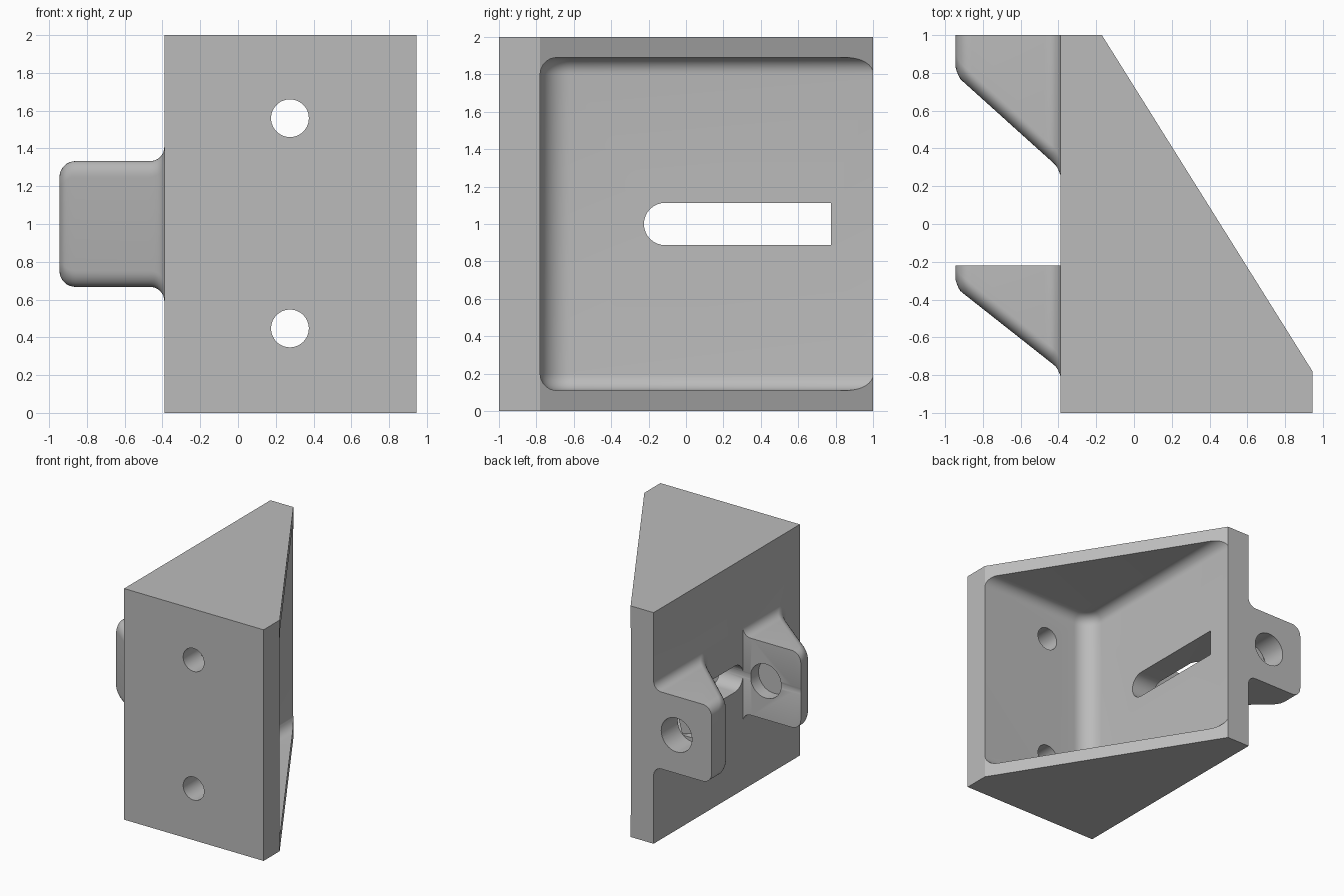
import bpy, bmesh, math
from mathutils import Matrix, Vector

cube = bpy.data.objects.get("Cube")
if cube:
    bpy.data.objects.remove(cube, do_unlink=True)

grey = bpy.data.materials.new("plain grey")
grey.use_nodes = True
grey.diffuse_color = (0.5, 0.5, 0.5, 1)
grey.node_tree.nodes["Principled BSDF"].inputs["Base Color"].default_value = (0.5, 0.5, 0.5, 1)

WALL, TIP, MID = -0.39, -0.945, 1.0   # outer wall plane, lug end plane, mid height


def to_object(name, bm):
    bmesh.ops.recalc_face_normals(bm, faces=bm.faces)
    mesh = bpy.data.meshes.new(name)
    bm.to_mesh(mesh)
    bm.free()
    mesh.materials.append(grey)
    obj = bpy.data.objects.new(name, mesh)
    bpy.context.collection.objects.link(obj)
    return obj


def prism(points, offset):
    """Extrude a closed outline of 3D points along an offset."""
    bm = bmesh.new()
    face = bm.faces.new([bm.verts.new(p) for p in points])
    new = bmesh.ops.extrude_face_region(bm, geom=[face])["geom"]
    bmesh.ops.translate(bm, vec=offset, verts=[v for v in new if isinstance(v, bmesh.types.BMVert)])
    return bm


def drill(name, x, z, radius, y0, y1):
    """Cylinder cutter along y."""
    bm = bmesh.new()
    place = Matrix.Translation((x, (y0 + y1) / 2, z)) @ Matrix.Rotation(math.pi / 2, 4, "X")
    bmesh.ops.create_cone(bm, cap_ends=True, segments=48, radius1=radius, radius2=radius,
                          depth=y1 - y0, matrix=place)
    return to_object(name, bm)


def combine(target, tool, operation):
    mod = target.modifiers.new(tool.name, "BOOLEAN")
    mod.object, mod.operation, mod.solver = tool, operation, "EXACT"
    bpy.ops.object.select_all(action="DESELECT")
    bpy.context.view_layer.objects.active = target
    target.select_set(True)
    bpy.ops.object.modifier_apply(modifier=mod.name)
    bpy.data.objects.remove(tool, do_unlink=True)


def round_drop(distance, radius):
    """How far a quarter-round falls away at a distance from its end."""
    gap = max(0.0, radius - distance)
    return radius - math.sqrt(radius ** 2 - gap ** 2)


def lug(name, back, slant_tip, slant_base):
    """Loft yz sections from the rounded tip to the flared root."""
    r = 0.085
    near = [r * (1 - math.cos(i * math.pi / 16)) for i in range(9)]
    stations = [TIP + d for d in near] + [WALL - d for d in reversed(near)]
    bm = bmesh.new()
    rings = []
    for x in stations + [WALL + 0.1]:
        x_in = min(x, WALL)
        e, d = x_in - TIP, WALL - x_in
        flare = round_drop(d, 0.075)
        half = 0.333 - round_drop(e, r) + flare
        y = slant_tip + (slant_base - slant_tip) * e / (WALL - TIP)
        y += 0.04 * max(0, 1 - e / 0.03) ** 2 - 0.03 * max(0, 1 - d / 0.03) ** 2
        c = min(r, back - y - 0.02)
        ring = [(back, MID - half), (back, MID + half)]
        for side, order in ((1, range(9)), (-1, range(8, -1, -1))):
            for i in order:
                a = i * math.pi / 16
                ring.append((y + c - c * math.sin(a), MID + side * (half - c + c * math.cos(a))))
        rings.append([bm.verts.new((x, p, q)) for p, q in ring])
    n = len(rings[0])
    for a, b in zip(rings, rings[1:]):
        for i in range(n):
            bm.faces.new((a[i], a[(i + 1) % n], b[(i + 1) % n], b[i]))
    bm.faces.new(rings[0])
    bm.faces.new(rings[-1])
    return to_object(name, bm)


# Wedge-shaped body
outline = [(WALL, -1, 0), (0.945, -1, 0), (0.945, -0.78, 0), (-0.17, 1, 0), (WALL, 1, 0)]
bracket = to_object("corner_bracket", prism(outline, (0, 0, 2)))

# Hollow with a rounded inner corner and filleted ends
floor, front, r = -0.172, -0.78, 0.16
pocket = [(1.5, front, 0.11), (1.5, 1.5, 0.11), (floor, 1.5, 0.11)]
for i in range(13):
    a = i * math.pi / 24
    pocket.append((floor + r - r * math.cos(a), front + r - r * math.sin(a), 0.11))
bm = prism(pocket, (0, 0, 1.78))
ends = [e for e in bm.edges
        if abs(e.verts[0].co.z - e.verts[1].co.z) < 0.01
        and all(v.co.x < 1.4 or v.co.y < 0 for v in e.verts)
        and not all(v.co.y > 1.4 for v in e.verts)]
bmesh.ops.bevel(bm, geom=ends, offset=0.09, segments=8, profile=0.5, affect="EDGES")
combine(bracket, to_object("hollow_cutter", bm), "DIFFERENCE")

# Hinge lugs on the side wall
combine(bracket, lug("rear_lug", 1.0, 0.79, 0.29), "UNION")
combine(bracket, lug("front_lug", -0.22, -0.335, -0.773), "UNION")

# Slot with one round end, passing through the wall and the rear lug
s = 0.113
slot = [(-1.2, 0.775, MID - s), (-1.2, 0.775, MID + s)]
for i in range(17):
    a = math.pi / 2 + i * math.pi / 16
    slot.append((-1.2, -0.225 + s + s * math.cos(a), MID + s * math.sin(a)))
combine(bracket, to_object("slot_cutter", prism(slot, (1.4, 0, 0))), "DIFFERENCE")

# Pin holes in the lugs and screw holes in the front wall
combine(bracket, drill("rear_pin_cutter", -0.61, MID, 0.147, 0.775, 1.2), "DIFFERENCE")
combine(bracket, drill("front_pin_cutter", -0.61, MID, 0.147, -0.33, -0.1), "DIFFERENCE")
for z in (0.447, 1.56):
    combine(bracket, drill("screw_cutter", 0.275, z, 0.1, -1.2, -0.6), "DIFFERENCE")

bpy.ops.object.shade_smooth_by_angle(angle=math.radians(30))
